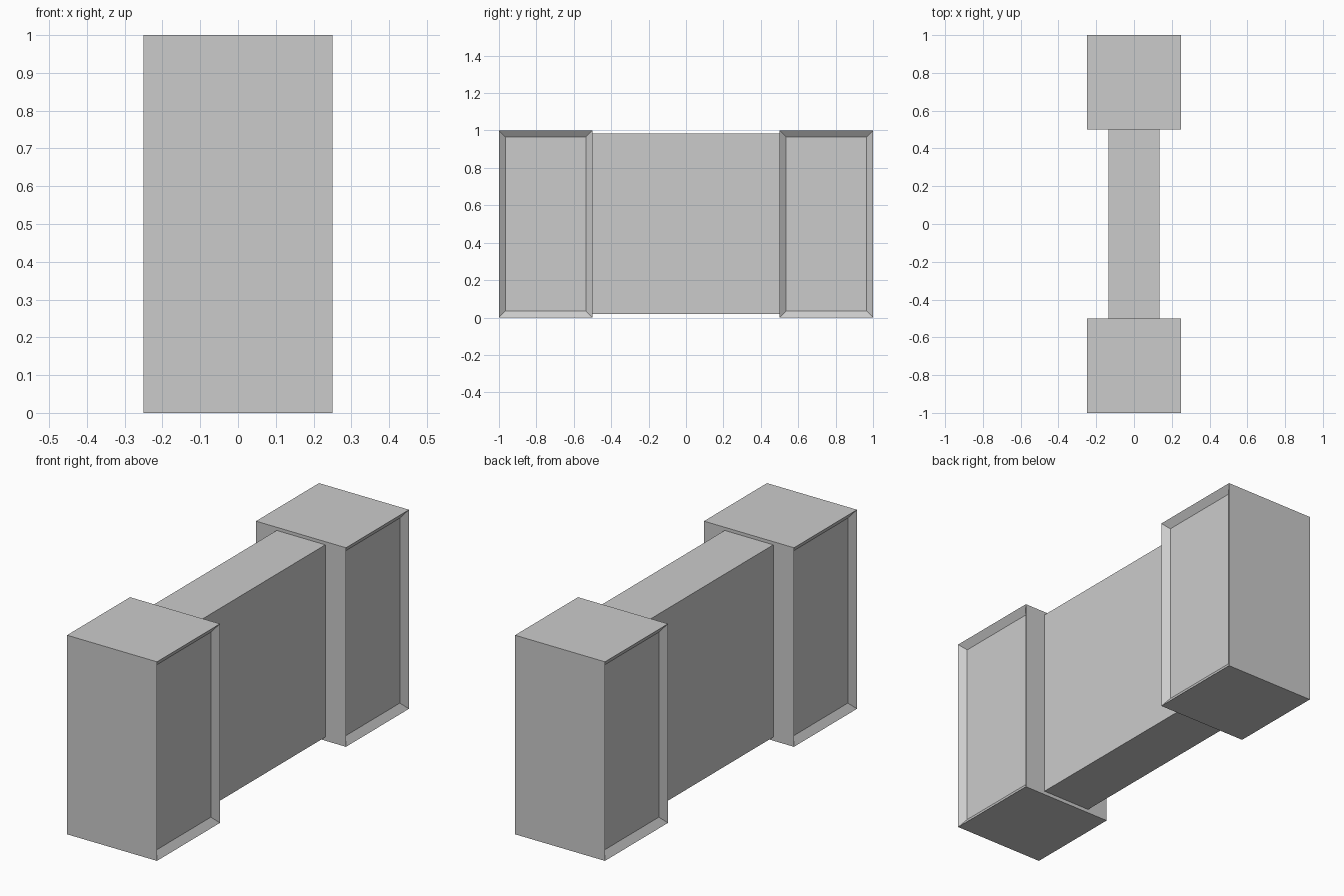
import bpy, bmesh
from mathutils import Matrix, Vector

if "Cube" in bpy.data.objects:
    bpy.data.objects.remove(bpy.data.objects["Cube"])


def make_box(name, size, center, panel_inset=0, panel_depth=0):
    """Box, optionally with a bevelled recessed panel in both x sides."""
    bm = bmesh.new()
    bmesh.ops.create_cube(bm, size=1, matrix=Matrix.Diagonal((*size, 1)))
    if panel_inset:
        bm.normal_update()
        for face in [f for f in bm.faces if abs(f.normal.x) > 0.9]:
            direction = face.normal.copy()
            bmesh.ops.inset_region(bm, faces=[face], thickness=panel_inset)
            for v in face.verts:
                v.co -= direction * panel_depth
    bmesh.ops.translate(bm, verts=bm.verts, vec=Vector(center))
    bmesh.ops.recalc_face_normals(bm, faces=bm.faces)
    mesh = bpy.data.meshes.new(name)
    bm.to_mesh(mesh)
    bm.free()
    obj = bpy.data.objects.new(name, mesh)
    bpy.context.collection.objects.link(obj)
    return obj


# End posts with recessed side panels
for name, y in (("front_post", -0.75), ("back_post", 0.75)):
    make_box(name, (0.5, 0.5, 1.0), (0, y, 0.5), 0.05, 0.026)

# Thinner wall between the posts
make_box("connecting_wall", (0.27, 1.0, 0.966), (0, 0, 0.501))
